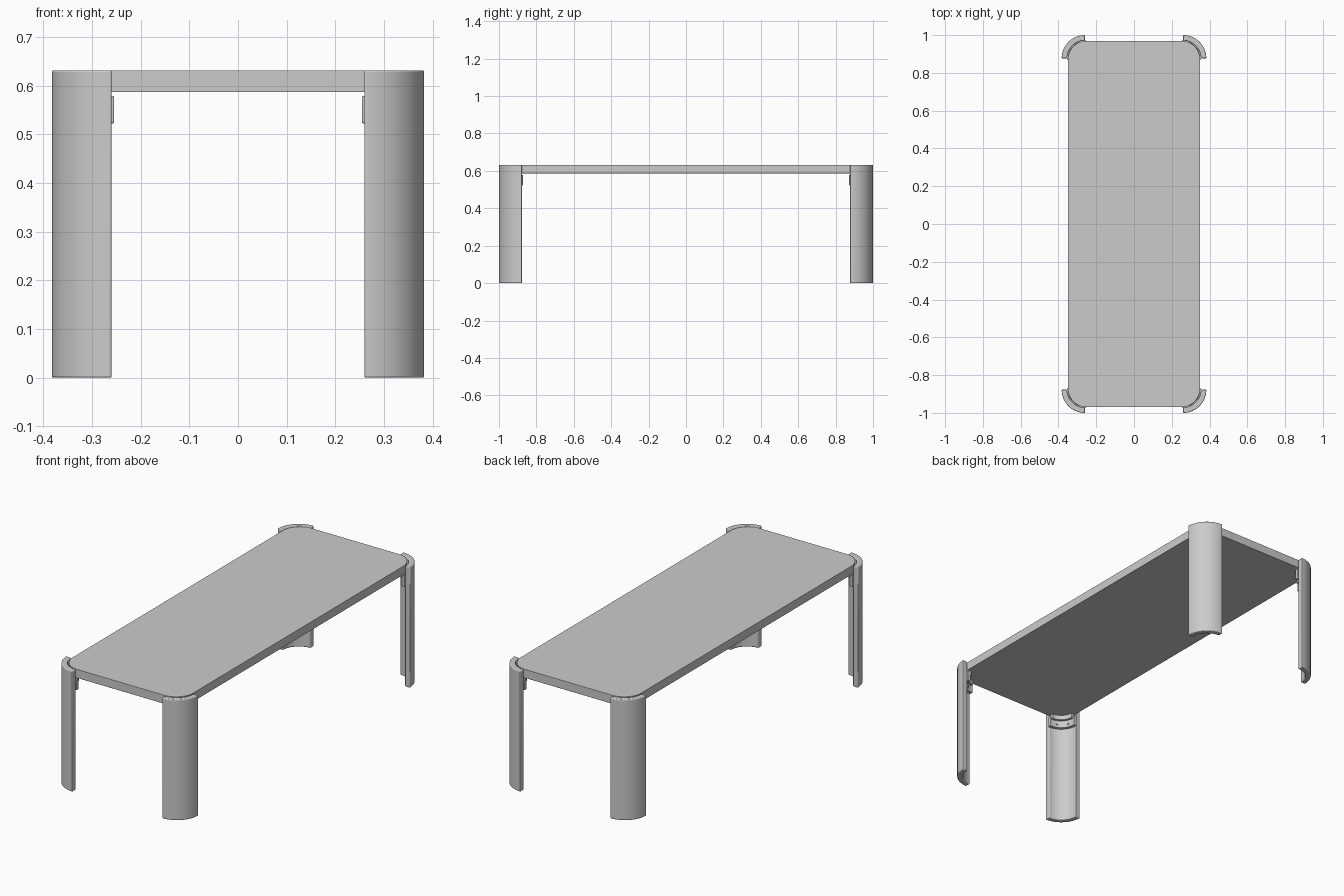
import bpy, bmesh, math

if "Cube" in bpy.data.objects:
    bpy.data.objects.remove(bpy.data.objects["Cube"])

CX, CY = 0.26, 0.877      # centre of each leg's arc
R_OUT, R_IN = 0.123, 0.094
STEPS = 24


def arc(cx, cy, r, a0=0.0, a1=90.0, n=STEPS):
    return [(cx + r * math.cos(math.radians(a0 + (a1 - a0) * i / n)),
             cy + r * math.sin(math.radians(a0 + (a1 - a0) * i / n))) for i in range(n + 1)]


def finish(bm, name, bevel):
    bmesh.ops.recalc_face_normals(bm, faces=bm.faces)
    me = bpy.data.meshes.new(name)
    bm.to_mesh(me)
    bm.free()
    ob = bpy.data.objects.new(name, me)
    bpy.context.collection.objects.link(ob)
    bpy.ops.object.select_all(action='DESELECT')
    ob.select_set(True)
    bpy.context.view_layer.objects.active = ob
    if bevel:
        m = ob.modifiers.new("soft_edges", 'BEVEL')
        m.width, m.segments = bevel, 3
        m.limit_method, m.angle_limit = 'ANGLE', math.radians(40)
    bpy.ops.object.shade_smooth_by_angle(angle=math.radians(35))
    return ob


def prism(name, pts, z0, z1, bevel=0.0):
    bm = bmesh.new()
    face = bm.faces.new([bm.verts.new((x, y, z0)) for x, y in pts])
    ext = bmesh.ops.extrude_face_region(bm, geom=[face])
    for v in ext['geom']:
        if isinstance(v, bmesh.types.BMVert):
            v.co.z = z1
    return finish(bm, name, bevel)


def band(r0, r1, ext=0.0):
    # Quarter ring, with optional straight tails past both ends
    outer, inner = arc(CX, CY, r1), arc(CX, CY, r0)
    if ext:
        outer = [(CX + r1, CY - ext)] + outer + [(CX - ext, CY + r1)]
        inner = [(CX + r0, CY - ext)] + inner + [(CX - ext, CY + r0)]
    return outer + inner[::-1]


# Rounded tabletop slab
tx, ty, tr = 0.35, 0.97, 0.10
outline = []
for sx, sy, a in ((1, 1, 0), (-1, 1, 90), (-1, -1, 180), (1, -1, 270)):
    outline += arc(sx * (tx - tr), sy * (ty - tr), tr, a, a + 90)
prism("tabletop", outline, 0.587, 0.632, 0.001)

# Curved legs, each with a bracket, a support ledge and two screws
for sx, xn in ((1, "right"), (-1, "left")):
    for sy, yn in ((1, "back"), (-1, "front")):
        tag = f"{yn}_{xn}"

        def flip(pts):
            return [(sx * x, sy * y) for x, y in pts]

        prism("leg_" + tag, flip(band(R_IN, R_OUT)), 0.0, 0.632, 0.004)
        prism("bracket_" + tag, flip(band(0.078, R_IN + 0.002, 0.005)), 0.523, 0.579, 0.002)
        prism("ledge_" + tag, flip(band(0.066, 0.09)), 0.562, 0.5875, 0.001)
        for k, ang in enumerate((25, 65)):
            bm = bmesh.new()
            bmesh.ops.create_cone(bm, cap_ends=True, segments=16, radius1=0.006,
                                  radius2=0.006, depth=0.006)
            ob = finish(bm, f"screw_{tag}_{k + 1}", 0)
            a = math.radians(ang)
            ob.location = (sx * (CX + 0.077 * math.cos(a)), sy * (CY + 0.077 * math.sin(a)), 0.543)
            ob.rotation_euler = (0, math.pi / 2, math.atan2(sy * math.sin(a), sx * math.cos(a)))
